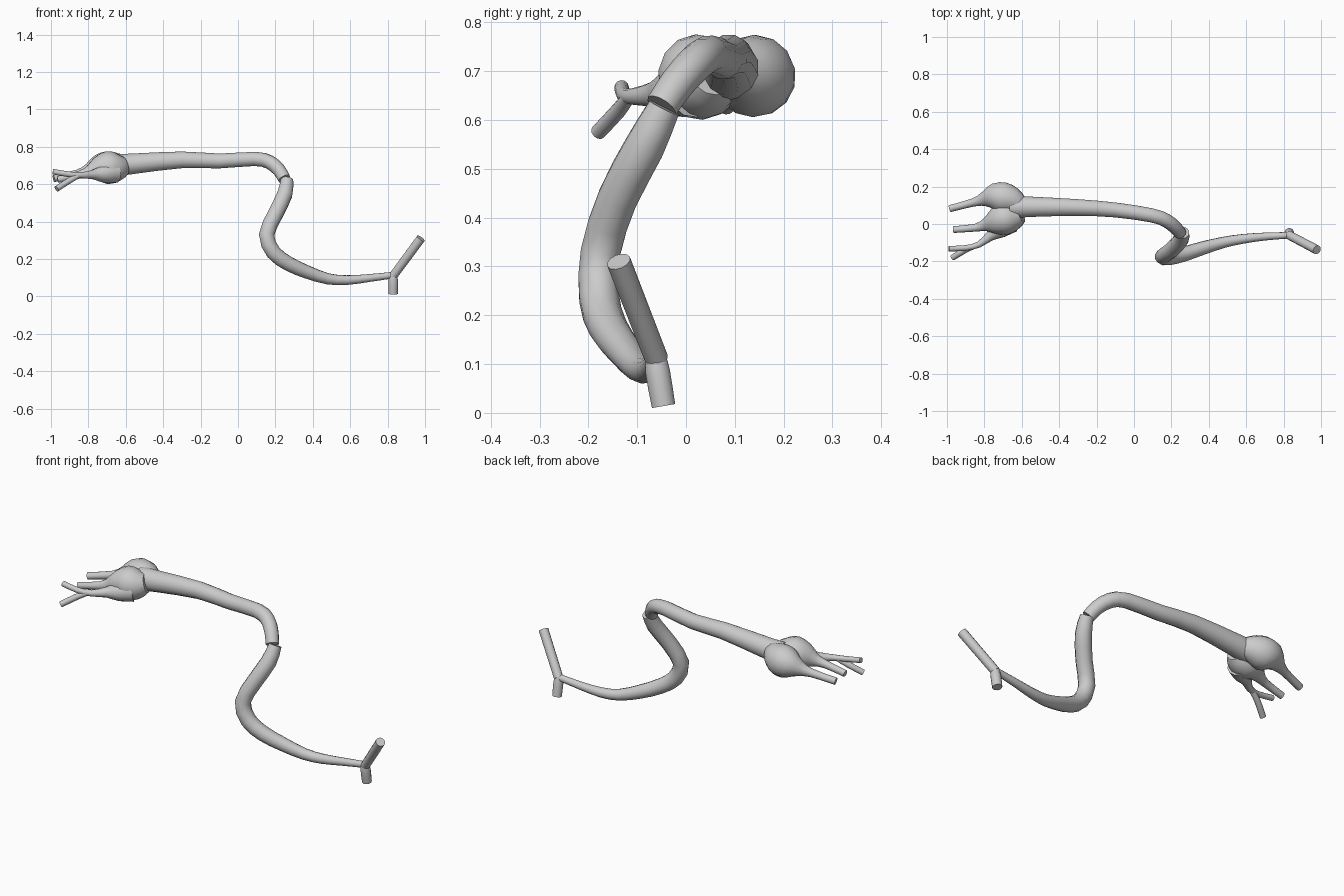
import bpy, bmesh, math
from mathutils import Vector


def spline(pts, sub):
    """Catmull-Rom resample of (x, y, z, radius) points."""
    p = [Vector(q) for q in pts]
    if len(p) < 3:
        return p
    p = [2 * p[0] - p[1]] + p + [2 * p[-1] - p[-2]]
    out = []
    for i in range(1, len(p) - 2):
        a, b, c, d = p[i - 1:i + 3]
        for k in range(sub):
            t = k / sub
            out.append(0.5 * (2 * b + (c - a) * t + (2 * a - 5 * b + 4 * c - d) * t * t
                              + (3 * b - a - 3 * c + d) * t ** 3))
    return out + [p[-2]]


def tube(name, pts, sides=12, sub=2):
    """Round tube of varying radius, capped at both ends."""
    path = spline(pts, sub)
    pos = [v.to_3d() for v in path]
    bm = bmesh.new()
    rings, normal, last = [], None, None
    for i, c in enumerate(pos):
        tan = (pos[min(i + 1, len(pos) - 1)] - pos[max(i - 1, 0)]).normalized()
        if normal is None:
            normal = tan.orthogonal().normalized()
        else:
            normal = (last.rotation_difference(tan) @ normal).normalized()
        last = tan
        side = tan.cross(normal)
        rings.append([bm.verts.new(c + path[i].w * (math.cos(a) * normal + math.sin(a) * side))
                      for a in (2 * math.pi * k / sides for k in range(sides))])
    for r, s in zip(rings, rings[1:]):
        for k in range(sides):
            n = (k + 1) % sides
            bm.faces.new((r[k], r[n], s[n], s[k]))
    bm.faces.new(rings[0][::-1])
    bm.faces.new(rings[-1])
    bmesh.ops.recalc_face_normals(bm, faces=bm.faces)
    me = bpy.data.meshes.new(name)
    bm.to_mesh(me)
    bm.free()
    ob = bpy.data.objects.new(name, me)
    bpy.context.collection.objects.link(ob)
    bpy.context.view_layer.objects.active = ob
    ob.select_set(True)
    bpy.ops.object.shade_smooth_by_angle(angle=math.radians(45))
    ob.select_set(False)
    return ob


# upper trunk
tube("upper_trunk", [
    (-0.66, 0.09, 0.70, .062), (-0.55, 0.092, 0.71, .056), (-0.3, 0.088, 0.73, .046),
    (-0.1, 0.075, 0.724, .041), (0.09, 0.047, 0.735, .039), (0.17, 0.02, 0.717, .038),
    (0.22, -0.018, 0.675, .036), (0.248, -0.05, 0.628, .034)])

# lower trunk
tube("lower_trunk", [
    (0.262, -0.045, 0.625, .034), (0.25, -0.085, 0.545, .042), (0.2, -0.14, 0.44, .042),
    (0.153, -0.175, 0.33, .042), (0.19, -0.178, 0.235, .042), (0.27, -0.16, 0.175, .04),
    (0.37, -0.128, 0.13, .036), (0.48, -0.098, 0.094, .030), (0.58, -0.08, 0.087, .026),
    (0.7, -0.067, 0.098, .021), (0.84, -0.06, 0.115, .017)])

# forked end
tube("end_branch_up", [(0.83, -0.06, 0.11, .024), (0.978, -0.138, 0.31, .025)])
tube("end_branch_down", [(0.83, -0.062, 0.12, .02), (0.83, -0.058, 0.085, .026),
                         (0.83, -0.046, 0.014, .025)])

# swollen lobes, each tapering into a finger
tube("back_lobe", [
    (-0.61, 0.10, 0.705, .05), (-0.65, 0.125, 0.70, .072), (-0.70, 0.14, 0.69, .085),
    (-0.75, 0.145, 0.685, .072), (-0.80, 0.133, 0.67, .04), (-0.86, 0.115, 0.655, .022),
    (-0.985, 0.082, 0.63, .019)], sides=14)
tube("front_lobe", [
    (-0.605, 0.055, 0.70, .05), (-0.645, 0.04, 0.69, .077), (-0.70, 0.027, 0.688, .088),
    (-0.75, 0.008, 0.68, .066), (-0.795, -0.005, 0.665, .035), (-0.85, -0.02, 0.65, .021),
    (-0.965, -0.03, 0.625, .018)], sides=14)
tube("low_lobe", [
    (-0.66, 0.01, 0.665, .06), (-0.72, -0.03, 0.655, .048), (-0.77, -0.065, 0.652, .027),
    (-0.83, -0.11, 0.648, .017), (-0.90, -0.128, 0.652, .015), (-0.99, -0.132, 0.667, .015)])

# small split finger
tube("split_finger", [(-0.85, -0.118, 0.647, .014), (-0.90, -0.138, 0.62, .016),
                      (-0.97, -0.18, 0.575, .016)])
